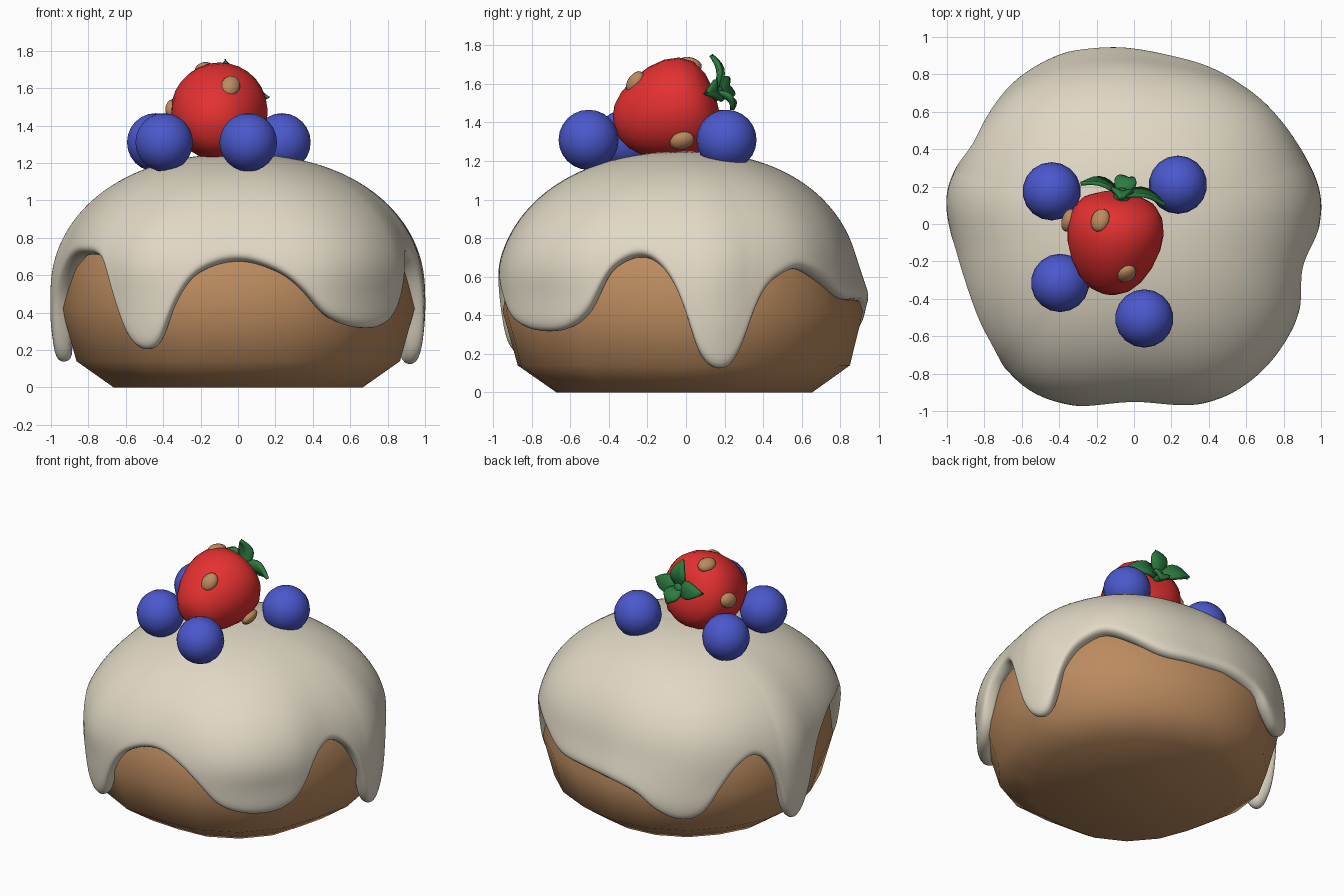
import bpy, bmesh, math
from mathutils import Vector, Matrix

if "Cube" in bpy.data.objects:
    bpy.data.objects.remove(bpy.data.objects["Cube"])


def material(name, rgb):
    m = bpy.data.materials.new(name)
    m.diffuse_color = (*rgb, 1)
    m.use_nodes = True
    m.node_tree.nodes["Principled BSDF"].inputs["Base Color"].default_value = m.diffuse_color
    return m


BREAD = material("bread brown", (0.50, 0.26, 0.115))
ICING = material("cream icing", (0.75, 0.69, 0.56))
BLUE = material("berry blue", (0.07, 0.098, 0.61))
RED = material("strawberry red", (0.78, 0.03, 0.03))
GREEN = material("leaf green", (0.025, 0.20, 0.05))


def finish(bm, name, mat):
    bmesh.ops.recalc_face_normals(bm, faces=bm.faces)
    me = bpy.data.meshes.new(name)
    bm.to_mesh(me)
    bm.free()
    for p in me.polygons:
        p.use_smooth = True
    me.materials.append(mat)
    ob = bpy.data.objects.new(name, me)
    bpy.context.collection.objects.link(ob)
    return ob


def loop_curve(points):
    """Smooth periodic curve through (degrees, value) points."""
    n = len(points)
    ext = [(a + 360 * k, v) for k in (-1, 0, 1) for a, v in points]

    def f(a):
        a %= 360
        i = next(j for j in range(n - 1, 2 * n + 1) if ext[j][0] <= a <= ext[j + 1][0])
        (a0, v0), (a1, v1), (a2, v2), (a3, v3) = ext[i - 1:i + 3]
        h = a2 - a1
        t = (a - a1) / h
        m1, m2 = (v2 - v0) / (a2 - a0) * h, (v3 - v1) / (a3 - a1) * h
        return ((2*t**3 - 3*t*t + 1) * v1 + (t**3 - 2*t*t + t) * m1
                + (3*t*t - 2*t**3) * v2 + (t**3 - t*t) * m2)
    return f


# plan outline and lower edge of the icing, by angle
outline = loop_curve([(8, 1.01), (24, .985), (40, .985), (55, .97), (78, .96), (96, .985),
                      (127, 1.0), (155, .99), (171, 1.015), (190, .97), (223, 1.02),
                      (241, 1.045), (270, .985), (299, 1.04), (327, 1.01), (345, .965)])
hem = loop_curve([(0, .4), (3.5, .2), (10, .11), (16.5, .17), (20, .36), (25, .53), (31, .61),
                  (38, .65), (48, .6), (62, .5), (78, .49), (92, .48), (106, .42), (113, .32),
                  (122, .25), (131, .29), (138, .46), (145, .61), (154, .67), (161, .52),
                  (165, .25), (171, .12), (177, .19), (184, .49), (197, .68), (212, .73),
                  (225, .67), (230.5, .42), (235, .24), (241, .19), (246, .24), (250, .43),
                  (257, .61), (270, .69), (283, .62), (291, .5), (297, .39), (305, .33),
                  (313, .31), (322, .33), (330, .43), (336, .63), (346, .72), (355, .6)])


def squeeze(a, z):
    """Near the top the back is narrower and the diagonals are fuller."""
    t = min(1, max(0, (z - .35) / .35))
    u = min(1, max(0, (z - .5) / .75))
    a = math.radians(a)
    back = .075 * max(0, math.sin(a)) ** 2 * t * t * (3 - 2 * t)
    return (1 - back) * (1 + .14 * u * (1 - u) * math.sin(2 * a) ** 2)


def polar_skin(rings, n, point, cap=False):
    """Surface of `rings` loops around z below a pole; point(ring, degrees) -> Vector."""
    bm = bmesh.new()
    pole = bm.verts.new(point(0, 0))
    grid = [[bm.verts.new(point(r, 360 * k / n)) for k in range(n)] for r in range(1, rings)]
    for k in range(n):
        q = (k + 1) % n
        bm.faces.new((pole, grid[0][k], grid[0][q]))
        for u, d in zip(grid, grid[1:]):
            bm.faces.new((u[k], d[k], d[q], u[q]))
    if cap:
        bm.faces.new(grid[-1])
    return bm


def polar(a, r, z):
    a = math.radians(a)
    return Vector((r * math.cos(a), r * math.sin(a), z))


# bun
BUN = [(0, 1.17), (.40, 1.10), (.67, .96), (.83, .80), (.91, .64), (.948, .42),
       (.87, .14), (.67, 0)]


def bun_point(i, a):
    r, z = BUN[i]
    front = .018 * max(0, -math.sin(math.radians(a))) ** 8 if z < .7 else 0
    return polar(a, r * (min(outline(a), 1.03) + front) * squeeze(a, z), z)


finish(polar_skin(len(BUN), 20, bun_point, True), "bun", BREAD)

# icing with drips
ROWS = 18


def icing_point(i, a):
    s = i / (ROWS - 1)
    z = 1.25 - (1.25 - hem(a)) * s ** 1.8
    u = max(0, (z - .5) / .75)
    r = max(0, 1 - u ** 2.2) ** (1 / 2.2) - .14 * max(0, .35 - z)
    k = min(1, (1.25 - z) / .6)
    wave = .98 + (outline(a) - .98) * (.3 + .7 * k)
    return polar(a, r * wave * squeeze(a, z), z)


icing = finish(polar_skin(ROWS, 120, icing_point), "icing", ICING)
if icing.data.polygons[0].normal.z < 0:
    icing.data.flip_normals()
sol = icing.modifiers.new("thickness", "SOLIDIFY")
sol.thickness, sol.offset = .095, -1
sub = icing.modifiers.new("round", "SUBSURF")
sub.levels = sub.render_levels = 2

# blueberries
for i, (x, y) in enumerate([(-.44, .175), (-.395, -.315), (.055, -.505), (.235, .21)]):
    bm = bmesh.new()
    bmesh.ops.create_uvsphere(bm, u_segments=18, v_segments=12, radius=.156,
                              matrix=Matrix.Translation((x, y, 1.31)))
    finish(bm, f"blueberry_{i + 1}", BLUE)

# strawberry, lying with its tip to the front
TOP, TIP = Vector((-.08, .145, 1.54)), Vector((-.135, -.37, 1.365))
AXIS = (TIP - TOP).normalized()
ROT = AXIS.to_track_quat('Z', 'X')
LENGTH = (TIP - TOP).length
BERRY = [(0, 0), (.07, .003), (.13, .02), (.205, .09), (.245, .2), (.259, .34), (.25, .5),
         (.22, .67), (.17, .83), (.12, .925), (.06, .98), (0, 1)]
bm = polar_skin(len(BERRY) - 1, 28,
                lambda i, a: TOP + ROT @ polar(a, BERRY[i][0], BERRY[i][1] * LENGTH), True)
bmesh.ops.poke(bm, faces=[f for f in bm.faces if len(f.verts) > 4])
finish(bm, "strawberry", RED)

# strawberry seeds, lying flat on the surface
CENTRE = TOP.lerp(TIP, .38)
for i, p in enumerate([(-.04, -.265, 1.61), (-.18, .02, 1.70), (-.35, .02, 1.49),
                       (.105, -.02, 1.305)]):
    p = Vector(p)
    n = (p - CENTRE).normalized()
    side = n.cross(AXIS).normalized()
    m = Matrix((side, n.cross(side), n)).transposed().to_4x4()
    bm = bmesh.new()
    bmesh.ops.create_uvsphere(bm, u_segments=12, v_segments=8, radius=1,
                              matrix=Matrix.Translation(p) @ m @ Matrix.Diagonal((.052, .066, .036, 1)))
    finish(bm, f"seed_{i + 1}", BREAD)

# leaves
BASE = Vector((-.065, .15, 1.555))
for i, tip in enumerate([(-.07, .13, 1.75), (.165, .10, 1.55), (-.285, .215, 1.59),
                         (-.03, .24, 1.465)]):
    tip = Vector(tip)
    wide = (tip - BASE).cross(AXIS).normalized()
    bm = bmesh.new()
    rows = []
    for k in range(8):
        t = k / 7
        c = BASE.lerp(tip, t) - AXIS * .03 * math.sin(math.pi * t)
        w = .012 * (1 - t) + .052 * math.sin(math.pi * t ** .8)
        rows.append([bm.verts.new(c + wide * w * s - AXIS * .018 * abs(s) * math.sin(math.pi * t))
                     for s in (-1, 0, 1)])
    for a, b in zip(rows, rows[1:]):
        for j in (0, 1):
            bm.faces.new((a[j], a[j + 1], b[j + 1], b[j]))
    leaf = finish(bm, f"leaf_{i + 1}", GREEN)
    mod = leaf.modifiers.new("thickness", "SOLIDIFY")
    mod.thickness, mod.offset = .022, 0

# leaf base
bm = bmesh.new()
bmesh.ops.create_uvsphere(bm, u_segments=12, v_segments=8, radius=.045,
                          matrix=Matrix.Translation(BASE))
finish(bm, "leaf_base", GREEN)
